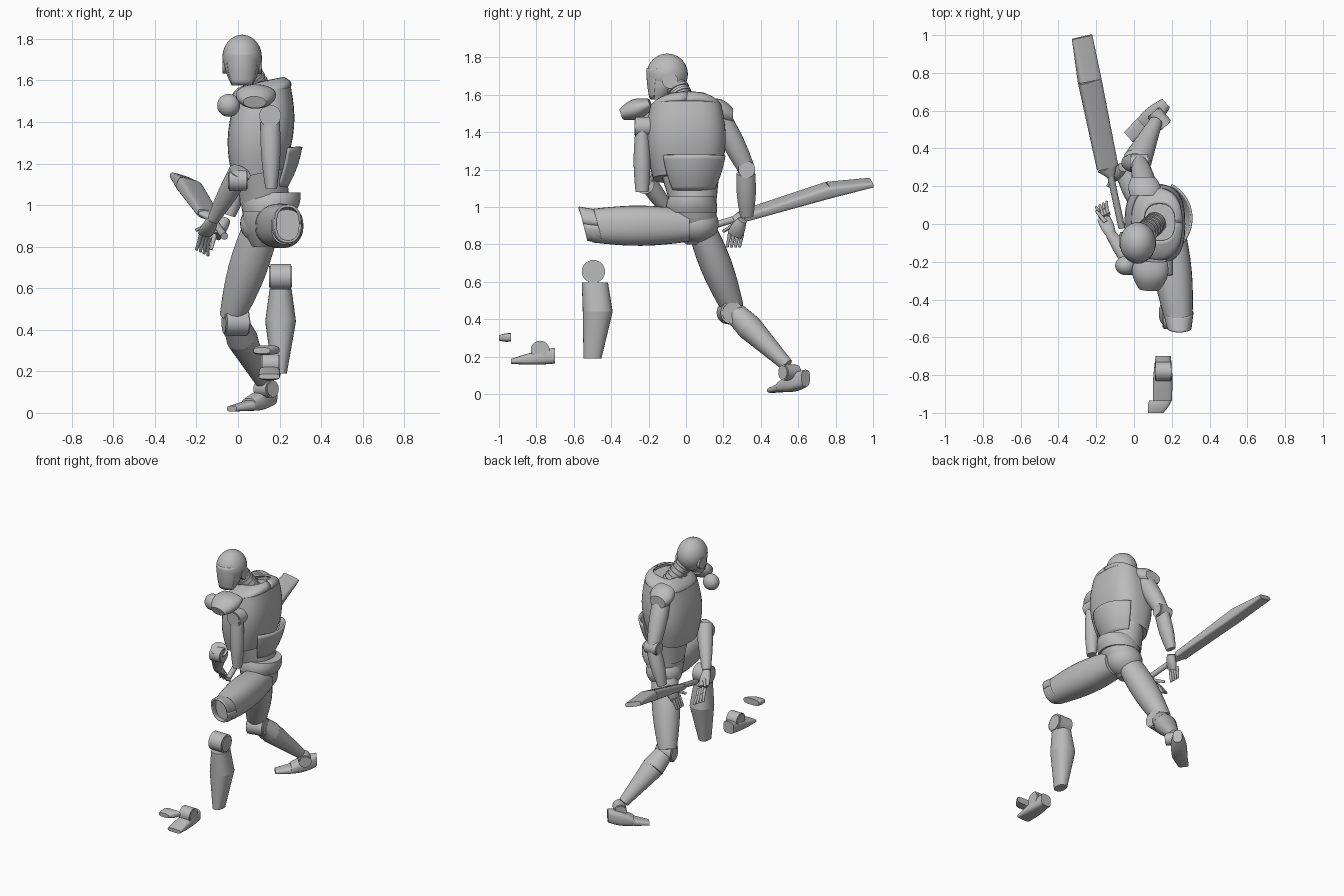
import bpy, bmesh, math
from mathutils import Vector

default_cube = bpy.data.objects.get("Cube")
if default_cube:
    bpy.data.objects.remove(default_cube, do_unlink=True)

grey = bpy.data.materials.new("plain grey")
grey.use_nodes = True
shade = (.5, .5, .5, 1)
grey.diffuse_color = shade
grey.node_tree.nodes["Principled BSDF"].inputs["Base Color"].default_value = shade

UP = Vector((0, 0, 1))
SIDEWAYS = Vector((1, 0, 0))
FORWARD = Vector((0, -1, 0))


def finish(name, bm, thickness=None):
    """Turn a bmesh into a smooth object with sharp rims."""
    bmesh.ops.recalc_face_normals(bm, faces=bm.faces)
    mesh = bpy.data.meshes.new(name)
    bm.to_mesh(mesh)
    bm.free()
    mesh.materials.append(grey)
    mesh.shade_smooth()
    mesh.set_sharp_from_angle(angle=math.radians(40))
    part = bpy.data.objects.new(name, mesh)
    bpy.context.collection.objects.link(part)
    if thickness:
        part.modifiers.new("thickness", "SOLIDIFY").thickness = thickness


def tube(name, start, end, width, depth, bulge=0, side=SIDEWAYS, axis=None,
         power=1, arc=None, tilt=0, steps=8, segments=28):
    """Tapered oval limb; bulge swells its middle, arc leaves it an open shell."""
    bm = bmesh.new()
    start, end = Vector(start), Vector(end)
    along = Vector(axis or end - start).normalized()
    across = Vector(side)
    across = (across - along * across.dot(along)).normalized()
    over = along.cross(across)
    first, last = arc or (0, 360)
    count = segments + 1 if arc else segments
    rings = []
    for step in range(steps + 1):
        t = step / steps
        swell = bulge * math.sin(math.pi * t)
        half_width = width[0] + (width[1] - width[0]) * t + swell
        half_depth = depth[0] + (depth[1] - depth[0]) * t + swell
        ring = []
        for i in range(count):
            angle = math.radians(first + (last - first) * i / segments)
            c, s = math.cos(angle), math.sin(angle)
            u = math.copysign(abs(c) ** power, c) * half_width
            v = math.copysign(abs(s) ** power, s) * half_depth
            place = start.lerp(end, t) + across * u + over * v + along * tilt * u
            ring.append(bm.verts.new(place))
        rings.append(ring)
    for low, high in zip(rings, rings[1:]):
        for i in range(segments):
            j = (i + 1) % count
            bm.faces.new((low[i], low[j], high[j], high[i]))
    if not arc:
        bm.faces.new(rings[0])
        bm.faces.new(rings[-1])
    finish(name, bm, .012 if arc else None)


def ball(name, centre, radii):
    bm = bmesh.new()
    bmesh.ops.create_uvsphere(bm, u_segments=32, v_segments=20, radius=1)
    bmesh.ops.scale(bm, vec=radii, verts=bm.verts)
    bmesh.ops.translate(bm, vec=centre, verts=bm.verts)
    finish(name, bm)


def disc(name, centre, radius, thickness, axis=SIDEWAYS):
    """Round joint with a slightly bevelled rim."""
    centre = Vector(centre)
    half = Vector(axis).normalized() * thickness / 2
    side = SIDEWAYS if abs(axis[0]) < .5 else UP
    rim, face = (radius, radius), (radius * .85, radius * .85)
    tube(name, centre - half * .9, centre + half * .9, rim, rim, side=side, steps=1)
    tube(name + "_face", centre - half, centre + half, face, face, side=side, steps=1)


def rod(name, start, end, radius, tip):
    tube(name, start, end, (radius, tip), (radius, tip), side=(.3, .5, .8), segments=12, steps=1)


# Head, face mask and neck
ball("skull", (.02, -.1, 1.71), (.095, .11, .11))
tube("jaw", (.02, -.105, 1.7), (.02, -.15, 1.575), (.088, .05), (.1, .04),
     bulge=.008, axis=UP)
tube("face_mask", (.02, -.15, 1.58), (.02, -.1, 1.74), (.058, .09), (.045, .11),
     bulge=.006, axis=UP, arc=(-150, -30))
for sign in (-1, 1):
    disc("ear_disc", (.02 + sign * .083, -.085, 1.675), .042, .025)
neck_base, neck_top = Vector((.12, .01, 1.52)), Vector((.04, -.06, 1.67))
tube("neck", neck_base, neck_top, (.055, .05), (.055, .05))
for i in range(5):
    disc("neck_ring", neck_base.lerp(neck_top, .1 + i * .16), .06, .016, neck_top - neck_base)

# Trunk, twisted sideways, with an open collar
tube("chest_shell", (.1, 0, 1.15), (.12, 0, 1.54), (.125, .135), (.175, .19),
     bulge=.03, axis=UP, power=.75, tilt=.2, segments=40)
tube("collar", (.12, 0, 1.54), (.135, .01, 1.6), (.135, .085), (.19, .1),
     bulge=.015, axis=UP, power=.8, tilt=.2, arc=(0, 360), segments=40)
tube("abdomen", (.13, .04, 1), (.11, .02, 1.2), (.12, .12), (.12, .16), axis=UP)
tube("lumbar_flap", (.12, .03, 1.08), (.12, .03, 1.27), (.12, .19), (.13, .2),
     bulge=.01, axis=UP, arc=(-50, 65), tilt=.05)
tube("hip_belt", (.15, .03, .97), (.165, .03, 1.06), (.13, .135), (.135, .12),
     bulge=.008, axis=UP)
tube("pelvis", (.11, .06, .8), (.15, .03, .99), (.045, .125), (.06, .13),
     bulge=.02, axis=UP)
ball("buttocks", (.13, .06, .91), (.12, .115, .105))

# Shoulders
tube("front_shoulder_cap", (.09, -.19, 1.55), (.08, -.345, 1.495), (.085, .055), (.03, .03),
     bulge=.025)
tube("rear_shoulder_cap", (.06, .15, 1.53), (.05, .25, 1.49), (.08, .06), (.05, .04),
     bulge=.015, axis=-FORWARD)
ball("front_chest_joint", (-.045, -.22, 1.48), (.055, .05, .055))
disc("front_shoulder_disc", (.155, -.23, 1.43), .052, .09, FORWARD)

# Front arm, its upper piece set apart from the forearm
tube("front_upper_arm", (.155, -.235, 1.42), (.16, -.235, 1.08), (.045, .028), (.035, .035),
     bulge=.01, axis=-UP)
front_elbow, front_wrist = Vector((0, -.22, 1.12)), Vector((-.12, -.06, .93))
disc("front_elbow", front_elbow, .05, .09)
tube("front_forearm", (.01, -.225, 1.16), front_wrist, (.055, .028), (.05, .028), bulge=.005)
tube("front_palm", front_wrist, (-.16, .03, .86), (.025, .035), (.02, .015), bulge=.006)

# Rear arm
rear_elbow, rear_wrist = Vector((.03, .325, 1.2)), Vector((-.04, .325, .95))
tube("rear_upper_arm", (.06, .19, 1.47), rear_elbow, (.06, .04), (.055, .045), bulge=.008)
disc("rear_elbow", rear_elbow, .045, .1)
tube("rear_forearm", (.03, .32, 1.18), rear_wrist, (.045, .028), (.05, .035), bulge=.008)
tube("rear_palm", (-.06, .3, .93), (-.1, .26, .85), (.025, .02), (.025, .04), bulge=.006)

# Fingers
for i in range(4):
    spread = Vector((.6, .3, -.3)) * i * .022
    knuckle = Vector((-.175, .03, .865)) + spread
    middle = Vector((-.185, .06, .83)) + spread
    rod("front_finger", knuckle, middle, .011, .01)
    rod("front_finger_tip", middle, Vector((-.2, .09, .785)) + spread * 1.4, .01, .007)
    reach = -FORWARD * i * .022
    rod("rear_finger", reach + Vector((-.11, .235, .86)), reach + Vector((-.13, .22, .785)),
        .011, .008)
rod("front_thumb", (-.15, .01, .9), (-.2, .07, .88), .012, .008)
rod("rear_thumb", (-.1, .25, .9), (-.14, .2, .87), .012, .008)

# Bat
blade_root, blade_belly = Vector((-.14, .3, .95)), Vector((-.235, .76, 1.09))
bat_side = Vector((.95, .15, -.3))
tube("bat_blade", blade_root, blade_belly, (.058, .062), (.022, .036),
     side=bat_side, power=.5)
tube("bat_toe", blade_belly, (-.275, .99, 1.13), (.062, .056), (.036, .016),
     side=bat_side, power=.5)
tube("bat_shoulder", (-.12, .25, .93), blade_root, (.018, .058), (.018, .022), side=bat_side)
rod("bat_handle", (-.065, -.02, .85), (-.125, .26, .935), .018, .018)

# Front leg, in separate pieces
tube("front_thigh", (.17, .02, .9), (.235, -.5, .9), (.09, .075), (.085, .09),
     bulge=.02, axis=FORWARD, power=.85)
tube("front_knee_socket", (.235, -.47, .9), (.24, -.55, .91), (.08, .065), (.092, .095),
     axis=(0, -1, -.25), power=.85, arc=(0, 360))
disc("front_knee", (.205, -.495, .655), .062, .11)
calf = Vector((.205, -.472, .44))
tube("front_calf", (.205, -.487, .595), calf, (.053, .074), (.07, .08), axis=-UP, power=.85)
tube("front_shin", calf, (.2, -.5, .19), (.074, .035), (.08, .048), axis=-UP, power=.85)
disc("front_ankle", (.155, -.78, .235), .05, .09)
tube("front_foot", (.155, -.7, .205), (.15, -.935, .175), (.04, .05), (.042, .013),
     bulge=.006, axis=FORWARD, power=.6)
tube("front_toe", (.14, -.935, .303), (.115, -1, .3), (.06, .04), (.022, .014),
     bulge=.004, axis=FORWARD, power=.6)

# Rear leg
tube("rear_thigh", (.12, .07, .92), (-.03, .25, .46), (.085, .06), (.07, .06), bulge=.02)
disc("rear_knee", (-.01, .235, .435), .062, .12, (1, .2, 0))
rear_calf = Vector((.02, .34, .355))
tube("rear_calf", (-.01, .265, .43), rear_calf, (.062, .076), (.06, .07))
tube("rear_shin", rear_calf, (.115, .54, .155), (.076, .035), (.07, .035))
foot_way, foot_side = Vector((-.75, -.65, 0)), Vector((.65, -.75, 0))
disc("rear_ankle", (.135, .555, .115), .042, .1, foot_side)
tube("rear_foot", (.17, .64, .085), (.05, .52, .04), (.03, .05), (.045, .03),
     bulge=.01, side=foot_side, axis=foot_way, power=.7)
tube("rear_toe", (.05, .52, .035), (-.03, .46, .02), (.05, .035), (.025, .014),
     side=foot_side, axis=foot_way, power=.7)
